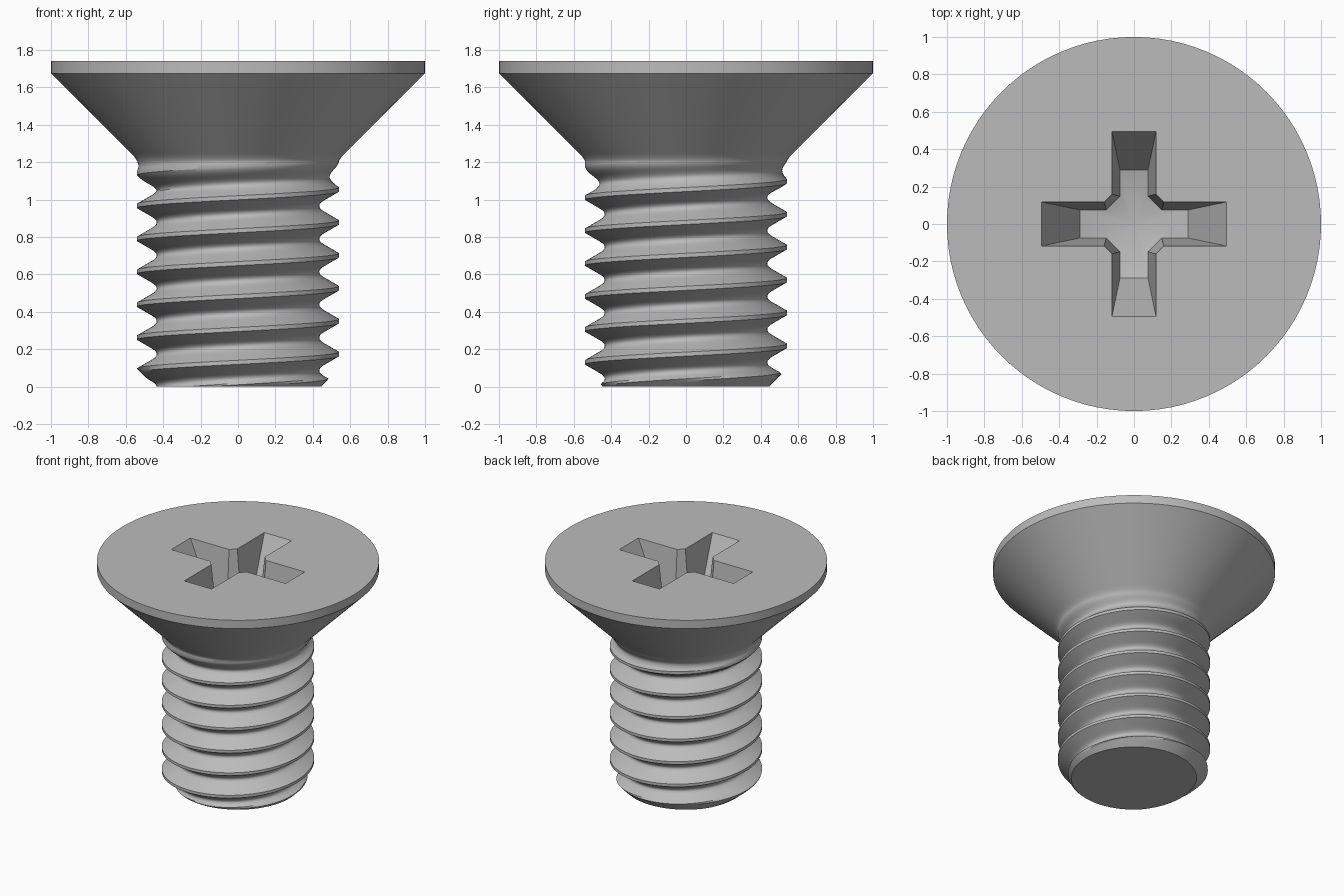
import bpy, bmesh, math

if "Cube" in bpy.data.objects:
    bpy.data.objects.remove(bpy.data.objects["Cube"], do_unlink=True)

SIDES = 96
PITCH, CREST, FLAT = 0.176, 0.54, 0.011      # thread spacing, outer radius, half crest width
CREST_Z = 0.174                              # crest height on the +x side
SHANK_TOP, RIM_LOW, TOP = 1.205, 1.675, 1.74


def thread_radius(offset, z):
    """Radius for an axial offset from the nearest crest: flat crest, straight flanks, round root."""
    half, bend = PITCH / 2, 0.032
    x = half - abs((offset + half) % PITCH - half)
    if x > half - FLAT:
        depth = 0
    elif x > bend:
        depth = half - FLAT - x
    else:
        depth = half - FLAT - bend / 2 - x * x / (2 * bend)
    fade = min(1, max(0, (SHANK_TOP - z) / 0.155))   # thread runs out below the head
    r = CREST - math.sqrt(3) * depth * fade
    return min(r, 0.445 + z)                         # end chamfer


def polar(r, i, z):
    a = 2 * math.pi * (i % SIDES) / SIDES
    return (r * math.cos(a), r * math.sin(a), z)


def add_grid(bm, rows):
    verts = [[bm.verts.new(p) for p in row] for row in rows]
    for a, b in zip(verts, verts[1:]):
        for i in range(len(a) - 1):
            bm.faces.new((a[i], a[i + 1], b[i + 1], b[i]))
    return verts


def weld(bm):
    bmesh.ops.remove_doubles(bm, verts=bm.verts[:], dist=1e-5)


def boundary(bm, z):
    return [e for e in bm.edges if e.is_boundary and all(abs(v.co.z - z) < 1e-4 for v in e.verts)]


bm = bmesh.new()

# Threaded shank: rows follow the helix and are clamped at both ends
half_steps = [FLAT, 0.022, 0.033, 0.044, 0.056, 0.064, 0.072, 0.08]
steps = [-FLAT] + half_steps + [PITCH / 2] + [PITCH - s for s in half_steps[:0:-1]]
rows = []
for turn in range(-3, 9):
    for s in steps:
        row = []
        for i in range(SIDES + 1):
            crest = CREST_Z + PITCH * (turn + i / SIDES)
            z = min(SHANK_TOP, max(0, crest + s))
            row.append(polar(thread_radius(z - crest, z), i, z))
        rows.append(row)
add_grid(bm, rows)
weld(bm)
bmesh.ops.holes_fill(bm, edges=boundary(bm, 0), sides=0)

# Countersunk head: small fillet, cone and rim
profile = [(CREST, SHANK_TOP), (0.546, 1.217), (0.556, 1.231), (0.572, 1.247),
           (1, RIM_LOW), (1, TOP)]
add_grid(bm, [[polar(r, i, z) for i in range(SIDES + 1)] for r, z in profile])

# Cross recess: tapered walls down to a shallow conical floor
APEX = 1.27


def cross_ring(inner, end, width, floor):
    pts = []
    for arm in range(4):
        c, s = ((1, 0), (0, 1), (-1, 0), (0, -1))[arm]
        for x, y in ((inner, -width), (end, -width), (end, width), (inner, width)):
            z = APEX + 0.25 * math.hypot(x, y) if floor else TOP
            pts.append((x * c - y * s, x * s + y * c, z))
    return pts + pts[:1]


low, high = cross_ring(0.148, 0.29, 0.075, True), cross_ring(0.16, 0.495, 0.118, False)
add_grid(bm, [[(0, 0, APEX)] * len(low), low, high])
weld(bm)

# Flat top face around the recess
bmesh.ops.triangle_fill(bm, edges=boundary(bm, TOP), use_beauty=True, normal=(0, 0, 1))
bmesh.ops.dissolve_degenerate(bm, dist=1e-6, edges=bm.edges[:])
bmesh.ops.recalc_face_normals(bm, faces=bm.faces[:])

mesh = bpy.data.meshes.new("countersunk_screw")
bm.to_mesh(mesh)
bm.free()
screw = bpy.data.objects.new("countersunk_screw", mesh)
bpy.context.collection.objects.link(screw)

# Plain grey metal
steel = bpy.data.materials.new("grey_steel")
steel.use_nodes = True
steel.diffuse_color = (0.5, 0.5, 0.5, 1)
steel.node_tree.nodes["Principled BSDF"].inputs["Base Color"].default_value = (0.5, 0.5, 0.5, 1)
mesh.materials.append(steel)

bpy.context.view_layer.objects.active = screw
screw.select_set(True)
bpy.ops.object.shade_smooth_by_angle(angle=math.radians(30))
